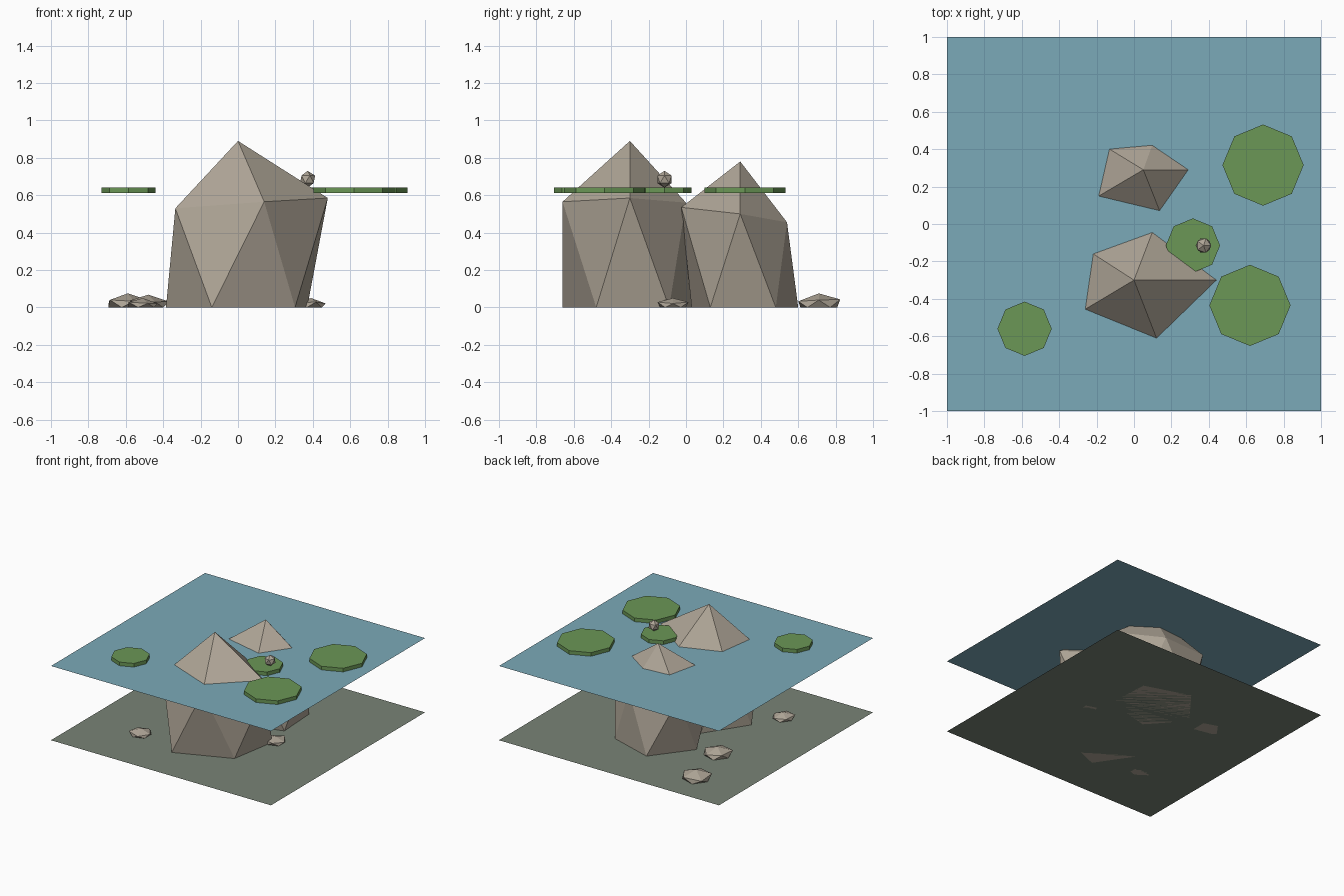
import bpy, bmesh, math, random
from mathutils import Vector, Matrix

cube = bpy.data.objects.get("Cube")
if cube:
    bpy.data.objects.remove(cube, do_unlink=True)

WATER_Z = 0.61
random.seed(4)


def material(name, rgb):
    m = bpy.data.materials.new(name)
    m.use_nodes = True
    m.diffuse_color = (*rgb, 1)
    m.node_tree.nodes["Principled BSDF"].inputs["Base Color"].default_value = (*rgb, 1)
    return m


stone = material("stone", (0.43, 0.38, 0.31))
leaf = material("leaf_green", (0.147, 0.31, 0.093))
blue = material("water_blue", (0.198, 0.40, 0.48))
mud = material("pond_mud", (0.19, 0.23, 0.18))


def add_object(name, bm, mat):
    mesh = bpy.data.meshes.new(name)
    bm.to_mesh(mesh)
    bm.free()
    mesh.materials.append(mat)
    obj = bpy.data.objects.new(name, mesh)
    bpy.context.collection.objects.link(obj)
    return obj


def sheet(name, z, mat):
    bm = bmesh.new()
    bmesh.ops.create_grid(bm, x_segments=1, y_segments=1, size=1,
                          matrix=Matrix.Translation((0, 0, z)))
    add_object(name, bm, mat)


def rock(name, peak, shoulder, foot):
    """Faceted rock: peak, shoulder ring, and foot ring offset half a step."""
    bm = bmesh.new()
    top = bm.verts.new(peak)
    ring = [bm.verts.new(p) for p in shoulder]
    base = [bm.verts.new((x, y, 0)) for x, y in foot]
    n = len(ring)
    for i in range(n):
        j = (i + 1) % n
        bm.faces.new((top, ring[i], ring[j]))
        bm.faces.new((ring[i], base[i], ring[j]))
        bm.faces.new((ring[j], base[i], base[j]))
    bm.faces.new(base)
    bmesh.ops.recalc_face_normals(bm, faces=bm.faces)
    add_object(name, bm, stone)


def pebble(name, x, y, r, h):
    """Small flat rock with a slightly irregular outline."""
    shoulder, foot = [], []
    for i in range(5):
        a = math.tau * i / 5
        b = a + math.pi / 5
        k = r * random.uniform(0.9, 1.1)
        shoulder.append((x + k * math.cos(a), y + k * math.sin(a),
                         h * random.uniform(0.4, 0.6)))
        foot.append((x + 0.9 * r * math.cos(b), y + 0.9 * r * math.sin(b)))
    rock(name, (x, y, h), shoulder, foot)


# Pond floor and water surface
sheet("pond_floor", 0, mud)
sheet("water_surface", WATER_Z, blue)

# Two large rocks rising through the water
rock("large_rock", (0, -0.3, 0.89),
     [(0.48, -0.3, 0.585), (0.115, 0.0, 0.56), (-0.28, -0.12, 0.53),
      (-0.335, -0.5, 0.53), (0.14, -0.66, 0.565)],
     [(0.37, -0.09), (-0.16, 0.04), (-0.385, -0.3), (-0.14, -0.66), (0.305, -0.48)])
rock("back_rock", (0.05, 0.29, 0.78),
     [(0.445, 0.29, 0.5), (0.14, 0.54, 0.455), (-0.27, 0.485, 0.48),
      (-0.315, 0.075, 0.52), (0.175, -0.025, 0.535)],
     [(0.31, 0.48), (-0.06, 0.6), (-0.3, 0.29), (-0.06, 0.03), (0.33, 0.13)])

# Pebbles on the pond floor
for name, x, y, r, h in [("front_pebble", -0.51, -0.53, 0.085, 0.05),
                         ("side_pebble", -0.48, 0.28, 0.11, 0.068),
                         ("back_pebble", -0.59, 0.71, 0.115, 0.075),
                         ("left_pebble", 0.39, -0.07, 0.08, 0.05)]:
    pebble(name, x, y, r, h)

# Octagonal lily pads
for name, x, y, r in [("back_lily_pad", 0.69, 0.315, 0.217),
                      ("front_lily_pad", 0.62, -0.435, 0.217),
                      ("small_lily_pad", -0.585, -0.56, 0.145),
                      ("middle_lily_pad", 0.315, -0.115, 0.145)]:
    bm = bmesh.new()
    bmesh.ops.create_cone(bm, cap_ends=True, segments=8, radius1=r, radius2=r, depth=0.03,
                          matrix=Matrix.Translation((x, y, WATER_Z + 0.0155)))
    add_object(name, bm, leaf)

# Faceted ball resting on the middle pad
bm = bmesh.new()
bmesh.ops.create_icosphere(bm, subdivisions=1, radius=0.045,
                           matrix=Matrix.Translation((0.372, -0.115, 0.685)))
add_object("pad_ball", bm, stone)
